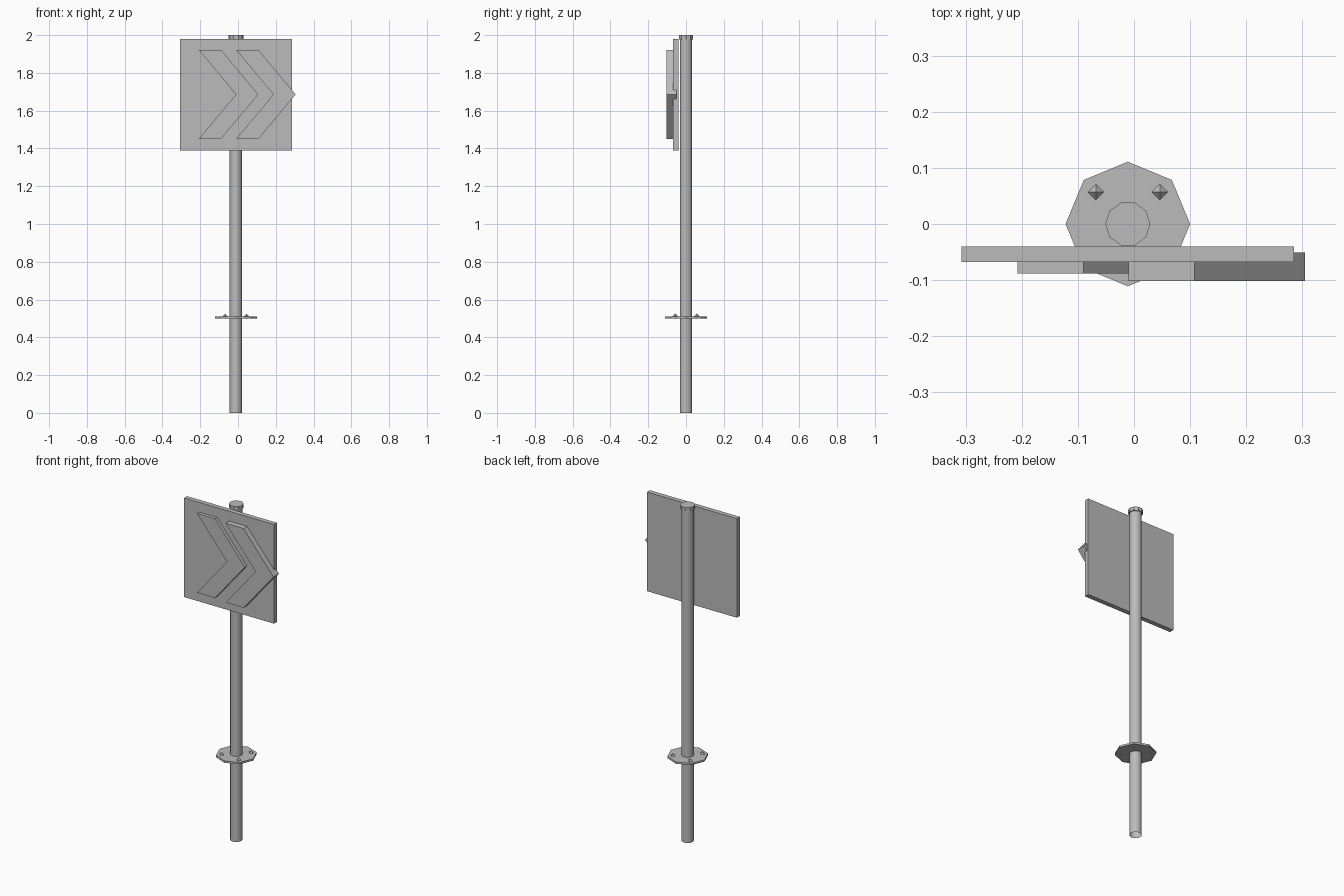
import bpy, bmesh, math
from mathutils import Matrix, Vector

if "Cube" in bpy.data.objects:
    bpy.data.objects.remove(bpy.data.objects["Cube"], do_unlink=True)

grey = bpy.data.materials.new("grey_metal")
grey.use_nodes = True
grey.diffuse_color = (0.5, 0.5, 0.5, 1)
grey.node_tree.nodes["Principled BSDF"].inputs["Base Color"].default_value = (0.5, 0.5, 0.5, 1)

AXIS_X = -0.011  # the post stands slightly off centre


def finish(name, bm):
    bmesh.ops.recalc_face_normals(bm, faces=bm.faces)
    mesh = bpy.data.meshes.new(name)
    bm.to_mesh(mesh)
    bm.free()
    mesh.materials.append(grey)
    obj = bpy.data.objects.new(name, mesh)
    bpy.context.collection.objects.link(obj)
    return obj


def prism(name, points, offset):
    """Extrude a flat outline along the offset vector."""
    bm = bmesh.new()
    face = bm.faces.new([bm.verts.new(p) for p in points])
    side = bmesh.ops.extrude_face_region(bm, geom=[face])["geom"]
    verts = [v for v in side if isinstance(v, bmesh.types.BMVert)]
    bmesh.ops.translate(bm, verts=verts, vec=offset)
    return finish(name, bm)


def disc(name, sides, radius, bottom, top):
    ring = [(AXIS_X + radius * math.cos(math.tau * i / sides),
             radius * math.sin(math.tau * i / sides), bottom) for i in range(sides)]
    return prism(name, ring, Vector((0, 0, top - bottom)))


def front_plate(name, outline, front, back):
    return prism(name, [(x, front, z) for x, z in outline], Vector((0, back - front, 0)))


# Post: round tube, open at the bottom
post = disc("post", 24, 0.033, 0, 1.985)
bm = bmesh.new()
bm.from_mesh(post.data)
bm.faces.ensure_lookup_table()
floor = [f for f in bm.faces if f.normal.z < -0.9]
bmesh.ops.delete(bm, geom=floor, context="FACES_ONLY")
bm.to_mesh(post.data)
bm.free()
bpy.context.view_layer.objects.active = post
post.select_set(True)
bpy.ops.object.shade_smooth_by_angle(angle=math.radians(30))

# Cap and mounting flange
disc("post_cap", 10, 0.04, 1.978, 2.0)
disc("flange", 8, 0.111, 0.499, 0.51)

# Four faceted bolts on the flange
for sx in (-1, 1):
    for sy in (-1, 1):
        bm = bmesh.new()
        place = Matrix.Translation((AXIS_X + sx * 0.057, sy * 0.057, 0.511))
        bmesh.ops.create_uvsphere(bm, u_segments=4, v_segments=2, radius=0.014, matrix=place)
        finish(f"bolt_{'left' if sx > 0 else 'right'}_{'back' if sy > 0 else 'front'}", bm)

# Square sign panel
front_plate("sign_panel", [(-0.307, 1.39), (0.285, 1.39), (0.285, 1.98), (-0.307, 1.98)],
            -0.068, -0.04)


# Raised chevrons, the outer one standing prouder
def chevron(name, x, front):
    low, mid, high, width, reach = 1.45, 1.686, 1.922, 0.118, 0.197
    outline = [(x, high), (x + width, high), (x + width + reach, mid),
               (x + width, low), (x, low), (x + reach, mid)]
    front_plate(name, outline, front, -0.051)


chevron("inner_chevron", -0.208, -0.088)
chevron("outer_chevron", -0.010, -0.102)
